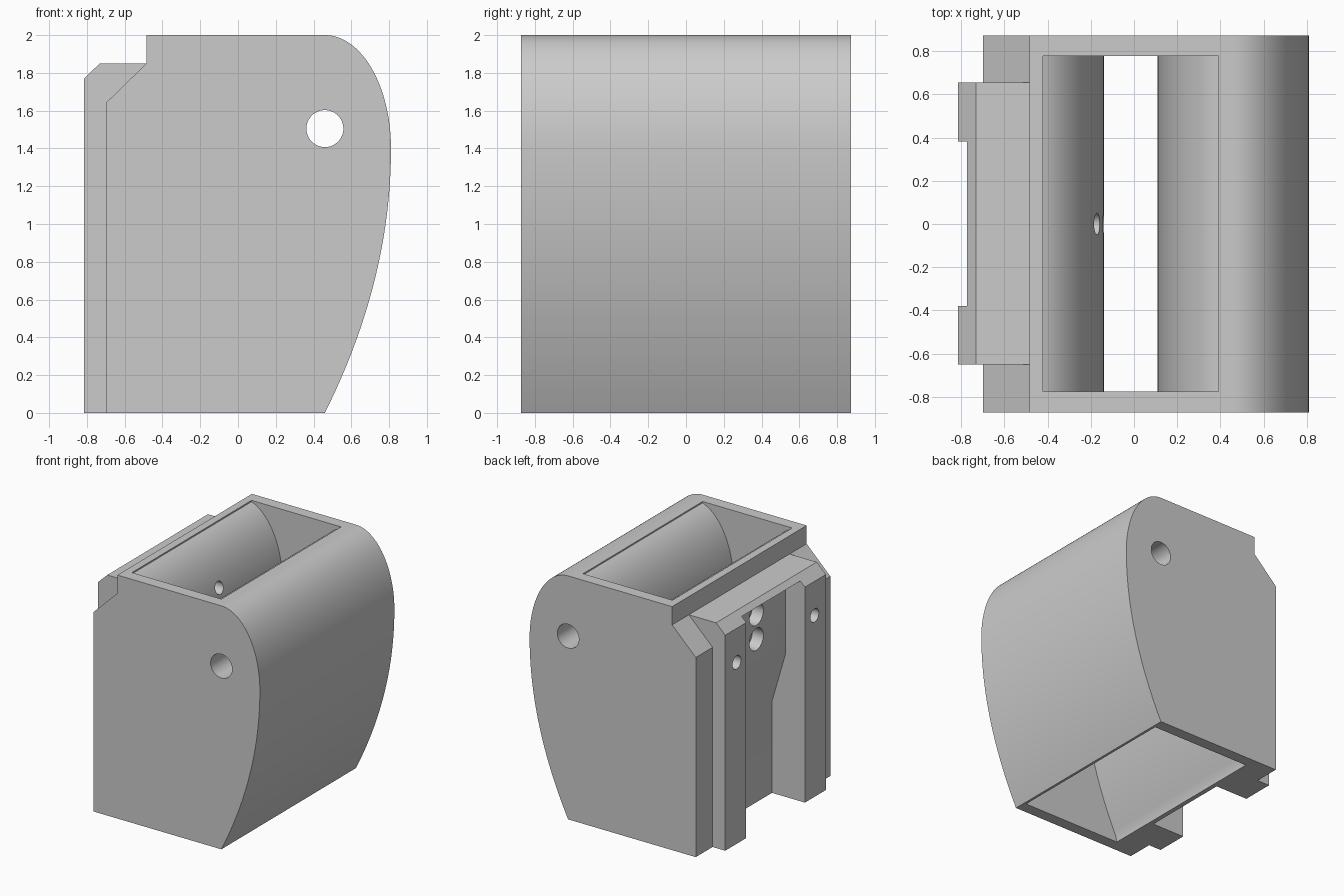
import bpy, bmesh, math
from mathutils import Matrix, Vector

if "Cube" in bpy.data.objects:
    bpy.data.objects.remove(bpy.data.objects["Cube"])

grey = bpy.data.materials.new("light_grey")
grey.diffuse_color = (0.6, 0.6, 0.6, 1)
grey.use_nodes = True
grey.node_tree.nodes["Principled BSDF"].inputs["Base Color"].default_value = grey.diffuse_color


def prism(name, profile, y0, y1):
    """Extrude an x/z profile along y."""
    bm = bmesh.new()
    face = bm.faces.new([bm.verts.new((x, y0, z)) for x, z in profile])
    moved = bmesh.ops.extrude_face_region(bm, geom=[face])["geom"]
    bmesh.ops.translate(bm, vec=(0, y1 - y0, 0),
                        verts=[v for v in moved if isinstance(v, bmesh.types.BMVert)])
    bmesh.ops.recalc_face_normals(bm, faces=bm.faces)
    return finish(name, bm)


def rod(name, start, end, radius, sides=48):
    """Cylinder between two points."""
    a, b = Vector(start), Vector(end)
    bm = bmesh.new()
    turn = (b - a).to_track_quat('Z', 'Y').to_matrix().to_4x4()
    bmesh.ops.create_cone(bm, cap_ends=True, segments=sides, radius1=radius,
                          radius2=radius, depth=(b - a).length,
                          matrix=Matrix.Translation((a + b) / 2) @ turn)
    return finish(name, bm)


def finish(name, bm):
    me = bpy.data.meshes.new(name)
    bm.to_mesh(me)
    bm.free()
    ob = bpy.data.objects.new(name, me)
    bpy.context.collection.objects.link(ob)
    me.materials.append(grey)
    return ob


def combine(target, tool, operation):
    mod = target.modifiers.new("cut", 'BOOLEAN')
    mod.operation, mod.solver, mod.object = operation, 'EXACT', tool
    bpy.context.view_layer.objects.active = target
    bpy.ops.object.modifier_apply(modifier=mod.name)
    bpy.data.objects.remove(tool)


# Bulge shared by the outer wall and both throat walls: (offset, height), top to bottom
N = 32
bulge = [(0.35 * math.sin(t), 1.4 + 0.6 * math.cos(t))
         for t in (math.pi / 2 * i / N for i in range(N + 1))]
bulge += [(0.35 * (1 - (i / N) ** 2), 1.4 * (1 - i / N)) for i in range(1, N + 1)]

# Main body with the bulged right wall
body = prism("housing", [(0.46 + d, z) for d, z in bulge]
             + [(-0.70, 0), (-0.70, 1.64), (-0.485, 1.85), (-0.485, 2)], -0.873, 0.873)

# Mounting rail on the left side
rail = prism("rail", [(-0.815, 0), (-0.815, 1.77), (-0.732, 1.85),
                      (-0.45, 1.85), (-0.45, 1.3), (-0.6, 1.1), (-0.6, 0)], -0.652, 0.655)
combine(body, rail, 'UNION')

# Hourglass throat, open at top and bottom
inner = [p for p in bulge if p[0] > 0.055 or p[1] < 1]
right = [(min(0.46 - d, 0.44), z) for d, z in inner if z > 0.001]
left = [(-0.49 + d, z) for d, z in inner if z > 0.001]
throat = ([(right[0][0], 2.1)] + right + [(0.44, -0.1), (-0.495, -0.1)]
          + left[::-1] + [(left[0][0], 2.1)])
combine(body, prism("throat_cutter", throat, -0.775, 0.778), 'DIFFERENCE')

# Stepped slot down the rail
slot = [(-0.9, -0.1), (-0.515, -0.1), (-0.515, 0.75), (-0.64, 1.18),
        (-0.64, 1.81), (-0.9, 1.81)]
combine(body, prism("slot_cutter", slot, -0.38, 0.382), 'DIFFERENCE')

# Long pivot bore, counterbored screw holes and blind rail holes
holes = [((0.46, -1, 1.505), (0.46, 1, 1.505), 0.098)]
for z in (1.645, 1.44):
    holes += [((-0.7, 0, z), (0, 0, z), 0.05), ((-0.7, 0, z), (-0.54, 0, z), 0.09)]
for y in (-0.505, 0.505):
    holes.append(((-0.9, y, 1.49), (-0.58, y, 1.49), 0.055))
for a, b, r in holes:
    combine(body, rod("hole_cutter", a, b, r), 'DIFFERENCE')

# Smooth curves, crisp edges
bpy.ops.object.select_all(action='DESELECT')
body.select_set(True)
bpy.context.view_layer.objects.active = body
bpy.ops.object.shade_smooth_by_angle(angle=math.radians(25))
